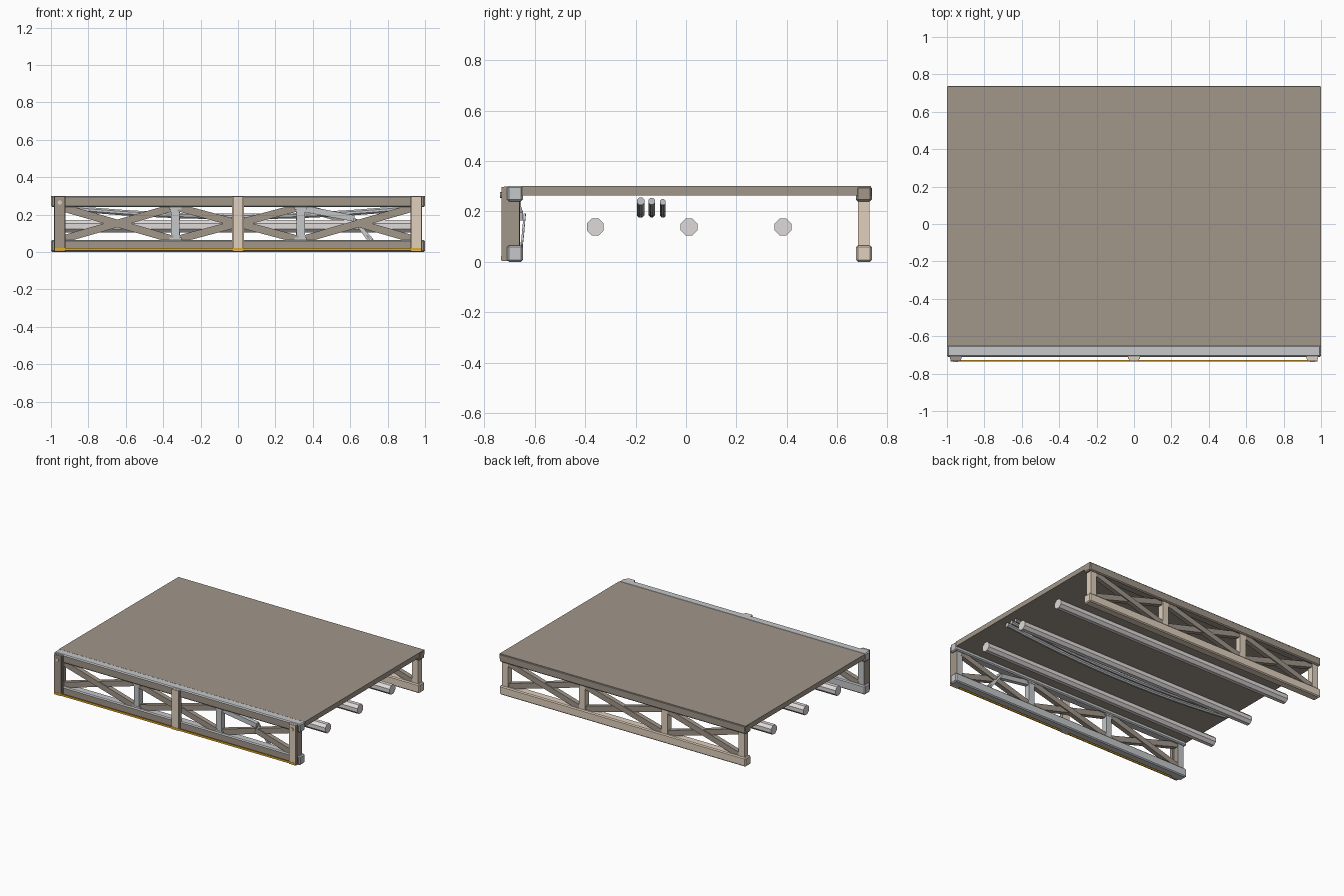
import bpy, bmesh, math
from mathutils import Vector

if "Cube" in bpy.data.objects:
    bpy.data.objects.remove(bpy.data.objects["Cube"])


def mat(name, rgb):
    m = bpy.data.materials.new(name)
    lin = [(c / 255 / 12.92 if c < 11 else ((c / 255 + 0.055) / 1.055) ** 2.4) for c in rgb]
    m.diffuse_color = (*lin, 1)
    m.use_nodes = True
    m.node_tree.nodes["Principled BSDF"].inputs["Base Color"].default_value = m.diffuse_color
    return m


BROWN = mat("weathered_brown", (161, 150, 138))
TAN = mat("tan", (224, 208, 189))
GREY = mat("steel_grey", (197, 199, 201))
PIPE = mat("pale_pipe_grey", (224, 218, 218))
ORANGE = mat("amber", (228, 168, 32))


def finish(name, bm, *mats):
    bmesh.ops.recalc_face_normals(bm, faces=bm.faces)
    me = bpy.data.meshes.new(name)
    bm.to_mesh(me)
    bm.free()
    for m in mats:
        me.materials.append(m)
    ob = bpy.data.objects.new(name, me)
    bpy.context.collection.objects.link(ob)
    return ob


def box(name, lo, hi, m, bevel=0, face=None):
    """Box between two corners; face = (direction, material) recolours one side."""
    bm = bmesh.new()
    bmesh.ops.create_cube(bm, size=1)
    for v in bm.verts:
        v.co = [(lo[i] + hi[i]) / 2 + v.co[i] * (hi[i] - lo[i]) for i in range(3)]
    if bevel:
        bmesh.ops.bevel(bm, geom=bm.edges[:], offset=bevel, segments=1, affect='EDGES')
    mats = [m]
    if face:
        mats.append(face[1])
        bm.normal_update()
        for f in bm.faces:
            if f.normal.dot(Vector(face[0])) > 0.9:
                f.material_index = 1
    return finish(name, bm, *mats)


def beam(name, a, b, height, depth, m):
    """Flat bar from a to b, depth measured along y."""
    a, b = Vector(a), Vector(b)
    d = (b - a).normalized()
    up = d.cross(Vector((0, 1, 0))).normalized() * height / 2
    dep = d.cross(up).normalized() * depth / 2
    bm = bmesh.new()
    rings = [[bm.verts.new(p + up * s + dep * t) for s, t in ((1, 1), (1, -1), (-1, -1), (-1, 1))]
             for p in (a, b)]
    bm.faces.new(rings[0])
    bm.faces.new(rings[1])
    for i in range(4):
        j = (i + 1) % 4
        bm.faces.new((rings[0][i], rings[0][j], rings[1][j], rings[1][i]))
    return finish(name, bm, m)


def tube(name, path, r, sides, m):
    """Tube along a path lying mostly in x."""
    bm = bmesh.new()
    rings = []
    for p in path:
        rings.append([bm.verts.new((p[0], p[1] + r * math.cos(2 * math.pi * (i + .5) / sides),
                                    p[2] + r * math.sin(2 * math.pi * (i + .5) / sides)))
                      for i in range(sides)])
    for q, s in zip(rings, rings[1:]):
        for i in range(sides):
            j = (i + 1) % sides
            bm.faces.new((q[i], q[j], s[j], s[i]))
    bm.faces.new(rings[0])
    bm.faces.new(rings[-1])
    return finish(name, bm, m)


# Deck slab
box("deck", (-0.999, -0.652, 0.264), (0.999, 0.735, 0.30), BROWN)

# Back truss: chords, posts, crossed diagonals
box("back_top_chord", (-1, 0.675, 0.24), (1, 0.738, 0.30), BROWN, 0.007)
box("back_bottom_chord", (-1, 0.675, 0), (1, 0.738, 0.065), TAN, 0.007)
for x in (-0.96, -0.335, 0.335, 0.96):
    box("back_post", (x - 0.024, 0.683, 0.06), (x + 0.024, 0.728, 0.245), TAN)

# Front truss: grey chords with brown outer faces
front = ((0, -1, 0), BROWN)
box("front_top_chord", (-1, -0.71, 0.24), (1, -0.648, 0.301), GREY, 0.007, front)
box("front_bottom_chord", (-1, -0.71, 0), (1, -0.648, 0.065), GREY, 0.007, front)
for x in (-0.335, 0.335):
    box("front_post", (x - 0.022, -0.70, 0.06), (x + 0.022, -0.658, 0.245), GREY)
    for z in (0.065, 0.228):
        box("front_post_flange", (x - 0.032, -0.702, z), (x + 0.032, -0.656, z + 0.012), GREY)
for x in (-0.96, 0.96):
    box("front_end_post", (x - 0.024, -0.708, 0.06), (x + 0.024, -0.66, 0.245), BROWN,
        0, ((0, 1, 0), GREY))

# Crossed diagonals in the three bays of both trusses; one front bar is broken
for side, y in (("front", -0.68), ("back", 0.706)):
    for x0, x1 in ((-0.94, -0.35), (-0.32, 0.32), (0.35, 0.94)):
        beam(side + "_rising_diagonal", (x0, y + 0.004, 0.068), (x1, y + 0.004, 0.238),
             0.04, 0.034, BROWN)
        xs = 0.63 if side == "front" and x0 > 0 else x0
        zs = 0.238 - 0.17 * (xs - x0) / (x1 - x0)
        beam(side + "_falling_diagonal", (xs, y - 0.004, zs), (x1, y - 0.004, 0.068),
             0.04, 0.034, BROWN)

# Broken diagonal and its hanging splinters
beam("broken_diagonal", (0.35, -0.68, 0.232), (0.62, -0.662, 0.18), 0.034, 0.03, GREY)
beam("splinter", (0.61, -0.64, 0.188), (0.70, -0.652, 0.062), 0.014, 0.008, GREY)
beam("splinter", (0.66, -0.645, 0.13), (0.72, -0.652, 0.065), 0.012, 0.008, GREY)

# Front brackets with bolts
for x, m in ((-0.953, BROWN), (0, TAN), (0.953, TAN)):
    box("front_bracket", (x - 0.031, -0.722, 0.004), (x + 0.031, -0.702, 0.298), m,
        0, ((1, 0, 0), BROWN))
    box("front_bracket_plate", (x - 0.028, -0.732, 0.004), (x + 0.028, -0.720, 0.297), m,
        0, ((1, 0, 0), BROWN))
    if x:
        bm = bmesh.new()
        bmesh.ops.create_cone(bm, cap_ends=True, segments=8, radius1=0.012, radius2=0.012, depth=0.01)
        for v in bm.verts:
            v.co = (x + v.co.x, -0.734 + v.co.z, 0.265 + v.co.y)
        finish("bracket_bolt", bm, TAN)

# Thin amber strip along the foot of the front
box("amber_strip", (-0.98, -0.734, 0.008), (0.98, -0.726, 0.022), ORANGE)

# Three straight pipes under the deck
for y in (-0.36, 0.012, 0.385):
    tube("pipe", [(-0.985, y, 0.138), (0.985, y, 0.138)], 0.036, 8, PIPE)

# Three sagging cables
for y, z, r in ((-0.18, 0.24, 0.016), (-0.136, 0.24, 0.0145), (-0.092, 0.237, 0.0125)):
    path = [(-0.95 + 1.9 * i / 12, y, z - 0.05 * (1 - (i / 6 - 1) ** 2)) for i in range(13)]
    tube("cable", path, r, 8, GREY)
